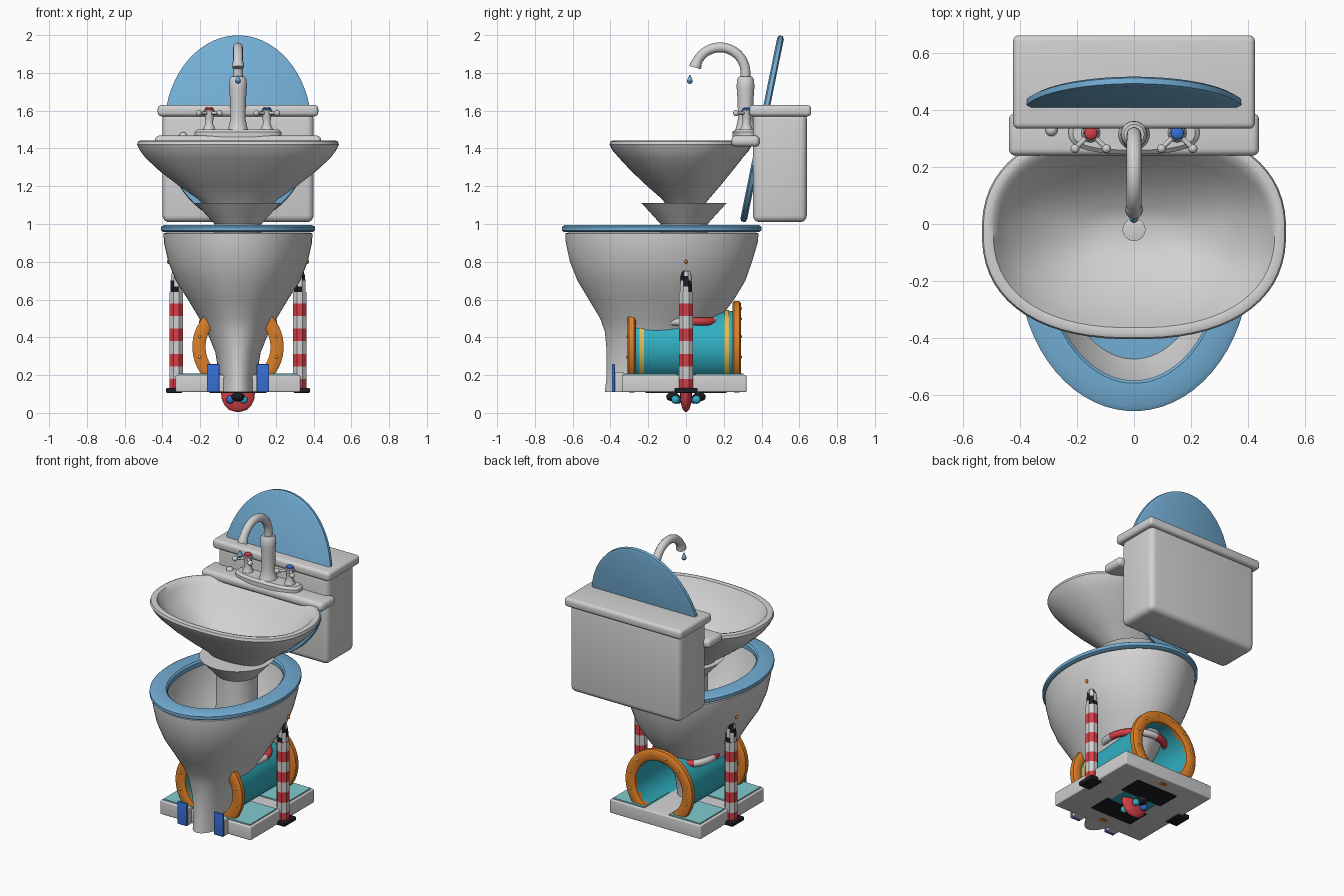
import bpy, bmesh, math
from mathutils import Matrix, Vector

cube = bpy.data.objects.get("Cube")
if cube:
    bpy.data.objects.remove(cube, do_unlink=True)


def material(name, r, g, b):
    m = bpy.data.materials.new(name)
    m.use_nodes = True
    m.diffuse_color = (r, g, b, 1)
    m.node_tree.nodes["Principled BSDF"].inputs["Base Color"].default_value = (r, g, b, 1)
    return m


WHITE = material("porcelain_white", .64, .64, .65)
BLUE = material("soft_blue", .17, .42, .66)
TEAL = material("teal", .03, .43, .54)
TILE = material("pale_teal", .22, .6, .62)
ORANGE = material("orange", .72, .21, .02)
RED = material("red", .68, .05, .065)
ROYAL = material("royal_blue", .04, .16, .68)
BLACK = material("black", .012, .012, .018)
YELLOW = material("yellow", .8, .5, .08)


def finish(name, bm, mats, loc=(0, 0, 0), rot=(0, 0, 0), smooth=True):
    bmesh.ops.recalc_face_normals(bm, faces=bm.faces)
    me = bpy.data.meshes.new(name)
    bm.to_mesh(me)
    bm.free()
    for m in mats:
        me.materials.append(m)
    if smooth:
        me.polygons.foreach_set("use_smooth", [True] * len(me.polygons))
        me.set_sharp_from_angle(angle=math.radians(40))
    ob = bpy.data.objects.new(name, me)
    ob.location, ob.rotation_euler = loc, rot
    bpy.context.scene.collection.objects.link(ob)
    return ob


def loft(name, secs, mats, n=48, power=2, closed=False, rule=None, smooth=True, **place):
    """Skin oval sections given as (height, half width, front y, back y)."""
    bm = bmesh.new()
    rings = []
    for z, rx, y0, y1 in secs:
        ring = []
        for i in range(n):
            a = math.tau * (i + .5) / n
            c, s = math.cos(a), math.sin(a)
            x = math.copysign(abs(c) ** (2 / power), c) * rx
            y = math.copysign(abs(s) ** (2 / power), s) * (y1 - y0) / 2 + (y0 + y1) / 2
            ring.append(bm.verts.new((x, y, z)))
        rings.append(ring)
    pairs = list(zip(rings, rings[1:]))
    if closed:
        pairs.append((rings[-1], rings[0]))
    else:
        bm.faces.new(rings[0])
        bm.faces.new(rings[-1])
    for row, (a, b) in enumerate(pairs):
        for i in range(n):
            j = (i + 1) % n
            f = bm.faces.new((a[i], a[j], b[j], b[i]))
            if rule:
                f.material_index = rule(row, i)
    return finish(name, bm, mats, smooth=smooth, **place)


def lathe(name, profile, mats, **kw):
    return loft(name, [(z, r, -r, r) for z, r in profile], mats, **kw)


def box(name, lo, hi, mat, bevel=0):
    bm = bmesh.new()
    bmesh.ops.create_cube(bm, size=1)
    lo, hi = Vector(lo), Vector(hi)
    for v in bm.verts:
        v.co = Vector(a * b for a, b in zip(v.co, hi - lo)) + (lo + hi) / 2
    if bevel:
        bmesh.ops.bevel(bm, geom=bm.edges[:], offset=bevel, segments=4, profile=.5, affect='EDGES')
    return finish(name, bm, [mat])


def ball(name, loc, r, mat, stretch=1):
    bm = bmesh.new()
    bmesh.ops.create_uvsphere(bm, u_segments=16, v_segments=10, radius=r,
                              matrix=Matrix.Diagonal((1, 1, stretch, 1)))
    return finish(name, bm, [mat], loc=loc)


def rod(name, points, r, mat, end=1):
    cu = bpy.data.curves.new(name, 'CURVE')
    cu.dimensions, cu.bevel_depth, cu.bevel_resolution, cu.use_fill_caps = '3D', r, 4, True
    sp = cu.splines.new('POLY')
    sp.points.add(len(points) - 1)
    for p, co in zip(sp.points, points):
        p.co = (*co, 1)
    for p in sp.points[-2:]:
        p.radius = end
    sp.use_smooth = True
    cu.materials.append(mat)
    ob = bpy.data.objects.new(name, cu)
    bpy.context.scene.collection.objects.link(ob)


# Toilet bowl: outer wall up, over the rim, inner wall down
loft("toilet_bowl", [
    (.11, .1, -.43, .05), (.2, .1, -.42, .05), (.32, .12, -.42, .06), (.43, .165, -.43, .12),
    (.5, .205, -.455, .18), (.6, .265, -.515, .255), (.7, .33, -.575, .315), (.8, .37, -.615, .35),
    (.9, .392, -.637, .38), (.95, .395, -.64, .385), (.955, .38, -.625, .37),
    (.95, .33, -.58, .31), (.75, .31, -.53, .27), (.62, .22, -.45, .19)], [WHITE], n=64)
loft("bowl_water", [(.655, .255, -.48, .22), (.66, .255, -.48, .22)], [BLUE])

# Seat and raised lid
loft("seat", [(.957, .395, -.645, .385), (.965, .408, -.658, .4), (.985, .408, -.658, .4),
              (.995, .39, -.64, .385), (.995, .31, -.56, .3), (.985, .3, -.55, .29),
              (.957, .3, -.55, .29)], [BLUE], n=64, closed=True)
loft("lid", [(-.018, .375, -.488, .488), (-.01, .39, -.503, .503), (.01, .39, -.503, .503),
             (.018, .375, -.488, .488)], [BLUE], n=64,
     loc=(0, .403, 1.504), rot=(math.radians(78.5), 0, 0))

# Cistern
box("cistern", (-.4, .355, 1.01), (.4, .64, 1.59), WHITE, .035)
box("cistern_lid", (-.425, .335, 1.57), (.425, .663, 1.63), WHITE, .02)

# Sink with column and back shelf
lathe("sink_column", [(.6, .15), (.8, .125), (1, .125), (1.11, .225)], [WHITE], loc=(0, -.01, 0))
loft("sink", [
    (1.08, .16, -.09, .08), (1.13, .21, -.125, .12), (1.2, .31, -.205, .18), (1.28, .415, -.29, .245),
    (1.35, .49, -.355, .3), (1.39, .52, -.39, .335), (1.42, .535, -.405, .35), (1.437, .53, -.4, .345),
    (1.443, .515, -.385, .33), (1.437, .495, -.365, .31), (1.41, .478, -.348, .28),
    (1.34, .43, -.305, .23), (1.25, .32, -.22, .15), (1.18, .2, -.13, .06), (1.16, .1, -.06, .01)],
    [WHITE], n=64, power=2.35)
box("sink_shelf", (-.44, .24, 1.41), (.44, .39, 1.468), WHITE, .024)
lathe("drain", [(1.155, .04), (1.168, .04), (1.17, .03)], [WHITE], n=24, loc=(0, -.02, 0))
ball("overflow_button", (-.29, .33, 1.465), .022, WHITE)

# Faucet
loft("faucet_plate", [(1.46, .23, .245, .4), (1.487, .23, .245, .4), (1.5, .215, .26, .385)],
     [WHITE], power=2.6)
lathe("faucet_body", [(1.49, .06), (1.51, .05), (1.56, .04), (1.65, .042), (1.72, .047),
                      (1.765, .046), (1.78, .035)], [WHITE], n=32, loc=(0, .315, 0))
arc = [(0, .18 + .135 * math.cos(t), 1.8 + .135 * math.sin(t))
       for t in (math.radians(a) for a in range(0, 169, 8))]
rod("spout", [(0, .315, 1.75)] + arc, .026, WHITE, end=1.2)
lathe("water_drop", [(1.742, .004), (1.747, .012), (1.757, .016), (1.768, .012), (1.79, .002)],
      [BLUE], n=16, loc=(0, .02, 0))
for side, cap, label in ((-1, RED, "hot"), (1, ROYAL, "cold")):
    x, y, z = side * .152, .32, 1.587
    lathe(label + "_tap_post", [(1.49, .036), (1.51, .03), (1.53, .02), (1.56, .022), (1.6, .028),
                                (1.605, .022)], [WHITE], n=24, loc=(x, y, 0))
    lathe(label + "_tap_cap", [(1.6, .024), (1.612, .022), (1.618, .012)], [cap], n=24, loc=(x, y, 0))
    for k in range(4):
        a = math.radians(45 + 90 * k)
        tip = (x + .078 * math.cos(a), y + .078 * math.sin(a), z)
        rod(label + "_tap_spoke", [(x, y, z), tip], .009, WHITE)
        ball(label + "_tap_knob", tip, .016, WHITE)

# Base with floor tiles
box("base", (-.33, -.34, .11), (.33, .32, .2), WHITE, .008)
for sx in (-1, 1):
    for y0, y1 in ((-.325, -.05), (.05, .305)):
        xs = sorted((sx * .09, sx * .315))
        box("floor_tile", (xs[0], y0, .2), (xs[1], y1, .208), TILE)

# Open tunnel with studded end rings
quarter = (math.pi / 2, 0, 0)
lathe("tunnel", [(-.28, .172), (-.28, .19), (.28, .19), (.28, .172)], [TEAL],
      closed=True, loc=(0, -.01, .35), rot=quarter)
for y in (-.288, .268):
    lathe("tunnel_ring", [(-.022, .185), (-.022, .232), (-.014, .242), (.014, .242), (.022, .232),
                          (.022, .185), (.014, .172), (-.014, .172)], [ORANGE],
          closed=True, loc=(0, y, .35), rot=quarter)
    for k in range(12):
        a = math.tau * (k + .5) / 12
        if math.sin(a) > -.6:
            ball("ring_stud", (.21 * math.cos(a), y + math.copysign(.021, y), .35 + .21 * math.sin(a)),
                 .008, YELLOW)
for y in (-.235, .215):
    lathe("tunnel_band", [(-.012, .188), (-.012, .194), (.012, .194), (.012, .188)], [YELLOW],
          closed=True, loc=(0, y, .35), rot=quarter)

# Striped float ring around the bowl foot
tube = [(.022 * math.sin(math.tau * k / 10), .185 + .022 * math.cos(math.tau * k / 10)) for k in range(10)]
lathe("float_ring", tube, [RED, WHITE], closed=True, rule=lambda row, i: i // 6 % 2, loc=(0, 0, .483))

# Striped poles, feet and blue braces, one of each per side
bands = [.11] + [.18 + .0665 * k for k in range(7)] + [.64]
for sx in (-1, 1):
    x = sx * .327
    lathe("striped_pole", [(z, .039) for z in bands], [RED, WHITE], n=8, smooth=False,
          rule=lambda row, i: row % 2, loc=(x, 0, 0))
    lathe("pole_top", [(.64, .034), (.67, .034), (.7, .032), (.725, .03), (.75, .022)], [BLACK, WHITE],
          n=8, smooth=False, rule=lambda row, i: (i + row) // 2 % 2, loc=(x, 0, 0))
    ball("pole_spark", (x + sx * .04, 0, .8), .008, ORANGE, 1.4)
    xs = sorted((sx * .295, sx * .38))
    box("pole_foot", (xs[0], -.06, .106), (xs[1], .06, .132), BLACK, .005)
    xs = sorted((sx * .098, sx * .165))
    box("brace_front", (xs[0], -.392, .11), (xs[1], -.376, .258), ROYAL, .004)
    box("brace_back", (xs[0], -.376, .11), (xs[1], -.33, .215), WHITE, .004)

# Underside panels and the small hanging figure
for y in (-.14, .14):
    box("under_panel", (-.15, y - .075, .104), (.15, y + .075, .111), BLACK)
box("under_window", (-.12, -.065, .105), (.12, .065, .111), TEAL)
lathe("figure_hull", [(.005, .01), (.015, .045), (.04, .072), (.075, .088), (.105, .09)], [RED], n=24
      ).scale = (1, .35, 1)
for y in (-.07, .07):
    ball("figure_limb", (0, y, .085), .035, BLACK, .7)
    ball("figure_hand", (.03, y * .8, .07), .022, TEAL)
    ball("figure_foot", (-.04, y * .6, .07), .022, ROYAL)
